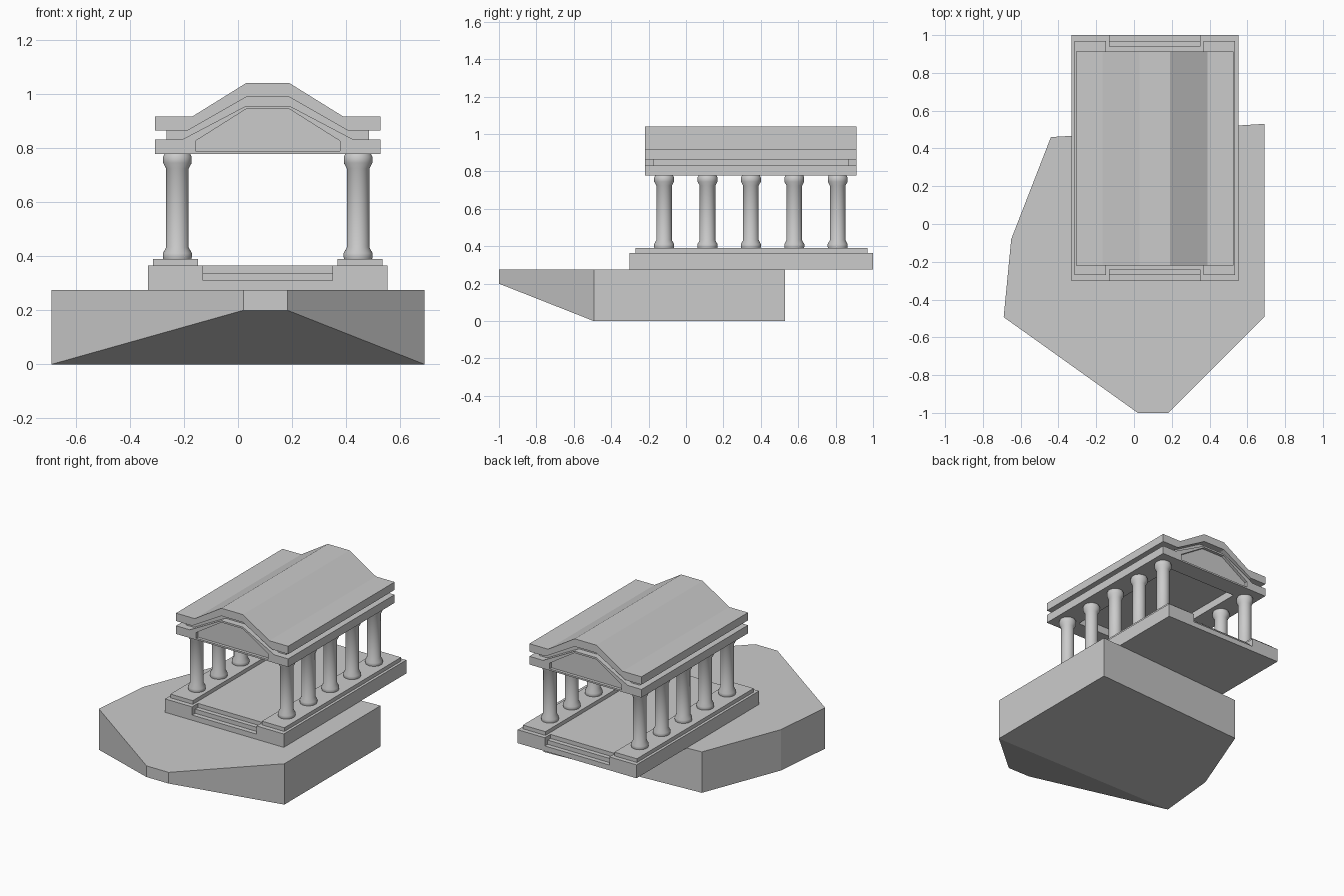
import bpy, bmesh, math

if "Cube" in bpy.data.objects:
    bpy.data.objects.remove(bpy.data.objects["Cube"])

CX, CY = 0.11, 0.35  # temple centre


def make_object(name, bm):
    bmesh.ops.recalc_face_normals(bm, faces=bm.faces)
    mesh = bpy.data.meshes.new(name)
    bm.to_mesh(mesh)
    bm.free()
    obj = bpy.data.objects.new(name, mesh)
    bpy.context.collection.objects.link(obj)
    return obj


def loft(name, ring_a, ring_b, split=None):
    """Closed solid between two matching rings; split folds the first cap along an edge."""
    bm = bmesh.new()
    a = [bm.verts.new(p) for p in ring_a]
    b = [bm.verts.new(p) for p in ring_b]
    cap = bm.faces.new(a)
    if split:
        bmesh.utils.face_split(cap, a[split[0]], a[split[1]])
    bm.faces.new(b)
    for i in range(len(a)):
        j = (i + 1) % len(a)
        bm.faces.new((a[i], a[j], b[j], b[i]))
    return make_object(name, bm)


def prism_y(name, pts, y0, y1):
    return loft(name, [(CX + x, y0, z) for x, z in pts], [(CX + x, y1, z) for x, z in pts])


def prism_x(name, pts, x0, x1):
    return loft(name, [(x0, y, z) for y, z in pts], [(x1, y, z) for y, z in pts])


def box(name, x0, x1, y0, y1, z0, z1):
    return prism_x(name, [(y0, z0), (y1, z0), (y1, z1), (y0, z1)], x0, x1)


def cut(obj, cutter):
    cutter.hide_render = True
    cutter.hide_set(True)
    mod = obj.modifiers.new("cut", 'BOOLEAN')
    mod.operation = 'DIFFERENCE'
    mod.solver = 'EXACT'
    mod.object = cutter


def mirrored(half):
    """Left half of a profile, outer to middle, completed to the right."""
    return half + [(-x, z) for x, z in reversed(half)]


# Rocky base: straight sides, underside folded up at the front tip
outline = [(-0.69, -0.493), (0.02, -1), (0.183, -1), (0.69, -0.493),
           (0.69, 0.53), (-0.44, 0.46), (-0.65, -0.08)]
loft("rock_base", [(x, y, 0.2 if y < -0.9 else 0) for x, y in outline],
     [(x, y, 0.275) for x, y in outline], split=(0, 3))

# Platform with steps cut into both ends
platform = box("platform", -0.332, 0.552, -0.302, 1.0, 0.275, 0.365)
steps = [(-0.4, 0.31), (-0.27, 0.31), (-0.27, 0.338), (-0.24, 0.338), (-0.24, 0.5), (-0.4, 0.5)]
cut(platform, prism_x("front_step_cutter", steps, -0.13, 0.35))
cut(platform, prism_x("back_step_cutter", [(2 * CY - y, z) for y, z in steps], -0.13, 0.35))

# Raised plinths under the two colonnades
for side, label in ((-1, "left"), (1, "right")):
    xa, xb = sorted((CX + side * 0.257, CX + side * 0.424))
    box(label + "_plinth", xa, xb, -0.27, 0.97, 0.365, 0.39)

# Columns: one turned profile, shared by all ten
profile = [(0.052, 0.39), (0.0535, 0.397), (0.0535, 0.411), (0.0415, 0.433), (0.0415, 0.724),
           (0.053, 0.745), (0.053, 0.768), (0.048, 0.777)]
N = 32
bm = bmesh.new()
rings = [[bm.verts.new((r * math.cos(2 * math.pi * i / N), r * math.sin(2 * math.pi * i / N), z))
          for i in range(N)] for r, z in profile]
for lo, hi in zip(rings, rings[1:]):
    for i in range(N):
        j = (i + 1) % N
        bm.faces.new((lo[i], lo[j], hi[j], hi[i]))
bm.faces.new(rings[0])
bm.faces.new(rings[-1])
first = make_object("column", bm)
bpy.context.view_layer.objects.active = first
first.select_set(True)
bpy.ops.object.shade_smooth_by_angle(angle=math.radians(35))
for side in (-1, 1):
    for k in range(5):
        col = first
        if (side, k) != (-1, 0):
            col = first.copy()
            bpy.context.collection.objects.link(col)
        col.location = (CX + side * 0.334, CY - 0.003 + (k - 2) * 0.232, 0)

# Roof layers follow the same flat-topped gable line
beam_top = [(-0.417, 0.832), (-0.315, 0.832), (-0.08, 0.956)]
roof_under = [(-0.417, 0.864), (-0.297, 0.864), (-0.08, 0.988)]
roof_top = [(-0.417, 0.917), (-0.278, 0.917), (-0.08, 1.04)]
Y0, Y1 = -0.22, 0.912

# Beam ring with gables, recessed end panels and a flat hollow ceiling
panel = mirrored([(-0.267, 0.788), (-0.267, 0.826), (-0.08, 0.944)])
beam = prism_y("entablature", mirrored([(-0.417, 0.777)] + beam_top), Y0, Y1)
cut(beam, prism_y("front_panel_cutter", panel, Y0 - 0.1, Y0 + 0.02))
cut(beam, prism_y("back_panel_cutter", panel, Y1 - 0.02, Y1 + 0.1))
hollow = mirrored([(-0.257, 0.7), (-0.257, 0.828)])
cut(beam, prism_y("ceiling_cutter", hollow, Y0 + 0.12, Y1 - 0.12))


def inset(line):
    return [(-0.374, line[0][1])] + line[1:]


# Narrow set-back layer, then the roof slab
prism_y("roof_neck", mirrored(inset(beam_top)) + mirrored(inset(roof_under))[::-1],
        Y0 + 0.044, Y1 - 0.044)
prism_y("roof", mirrored(roof_under) + mirrored(roof_top)[::-1], Y0, Y1)
